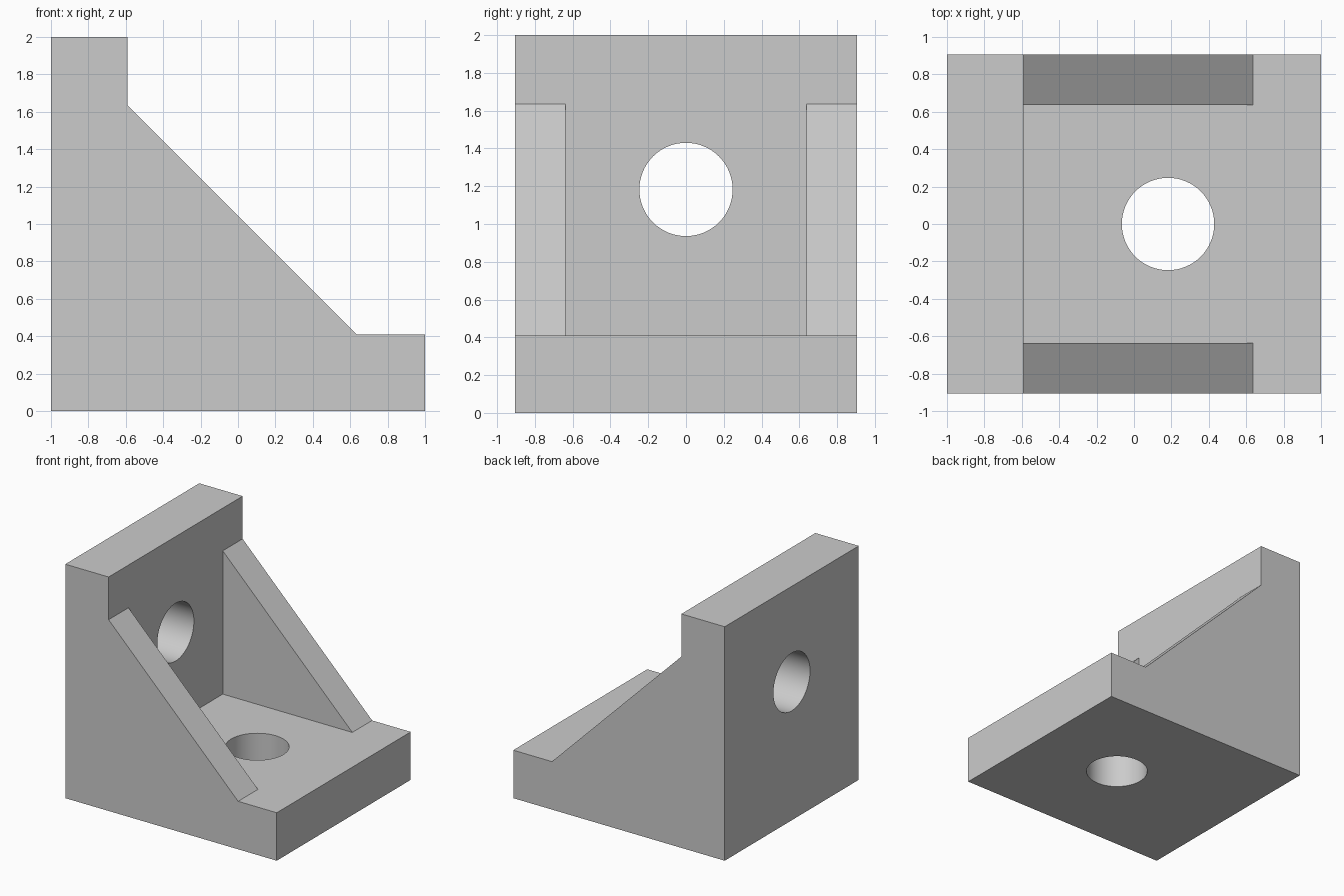
import bpy
import bmesh
from math import pi, radians
from mathutils import Matrix

default = bpy.data.objects.get("Cube")
if default:
    bpy.data.objects.remove(default, do_unlink=True)

HALF_W = 0.905      # half depth of the bracket
POCKET = 0.637      # half width between the gussets
WALL_X = -0.59      # inner face of the upright plate
BASE_Z = 0.41       # top of the base plate
HOLE_R = 0.247

grey = bpy.data.materials.new("light_grey")
grey.use_nodes = True
colour = (0.6, 0.6, 0.6, 1)
grey.diffuse_color = colour
grey.node_tree.nodes["Principled BSDF"].inputs["Base Color"].default_value = colour


def make_object(name, bm):
    bmesh.ops.recalc_face_normals(bm, faces=bm.faces)
    mesh = bpy.data.meshes.new(name)
    bm.to_mesh(mesh)
    bm.free()
    mesh.materials.append(grey)
    obj = bpy.data.objects.new(name, mesh)
    bpy.context.collection.objects.link(obj)
    return obj


def extrude_profile(name, points, half_depth):
    """Extrude an x-z outline symmetrically along y."""
    bm = bmesh.new()
    face = bm.faces.new([bm.verts.new((x, -half_depth, z)) for x, z in points])
    result = bmesh.ops.extrude_face_region(bm, geom=[face])
    moved = [v for v in result["geom"] if isinstance(v, bmesh.types.BMVert)]
    bmesh.ops.translate(bm, verts=moved, vec=(0, 2 * half_depth, 0))
    return make_object(name, bm)


def hole_cutter(name, location, axis_turn):
    bm = bmesh.new()
    matrix = Matrix.Translation(location) @ Matrix.Rotation(axis_turn, 4, "Y")
    bmesh.ops.create_cone(bm, cap_ends=True, segments=64, radius1=HOLE_R,
                          radius2=HOLE_R, depth=0.8, matrix=matrix)
    return make_object(name, bm)


# Side outline with the sloping gusset edge
bracket = extrude_profile("corner_bracket", [
    (-1, 0), (1, 0), (1, BASE_Z), (0.635, BASE_Z),
    (WALL_X, 1.635), (WALL_X, 2), (-1, 2)], HALF_W)

# Pocket between the gussets and the two bolt holes
cutters = [
    extrude_profile("pocket_cutter", [
        (WALL_X, BASE_Z), (1.5, BASE_Z), (1.5, 2.5), (WALL_X, 2.5)], POCKET),
    hole_cutter("base_hole_cutter", (0.182, 0, 0.2), 0),
    hole_cutter("wall_hole_cutter", (-0.8, 0, 1.183), pi / 2),
]

bpy.ops.object.select_all(action="DESELECT")
bpy.context.view_layer.objects.active = bracket
bracket.select_set(True)
for cutter in cutters:
    cutter.hide_render = True
    cut = bracket.modifiers.new(cutter.name, "BOOLEAN")
    cut.operation = "DIFFERENCE"
    cut.solver = "EXACT"
    cut.object = cutter
    bpy.ops.object.modifier_apply(modifier=cut.name)
    bpy.data.objects.remove(cutter, do_unlink=True)

# Smooth hole walls, crisp edges elsewhere
bpy.ops.object.shade_smooth_by_angle(angle=radians(30))
